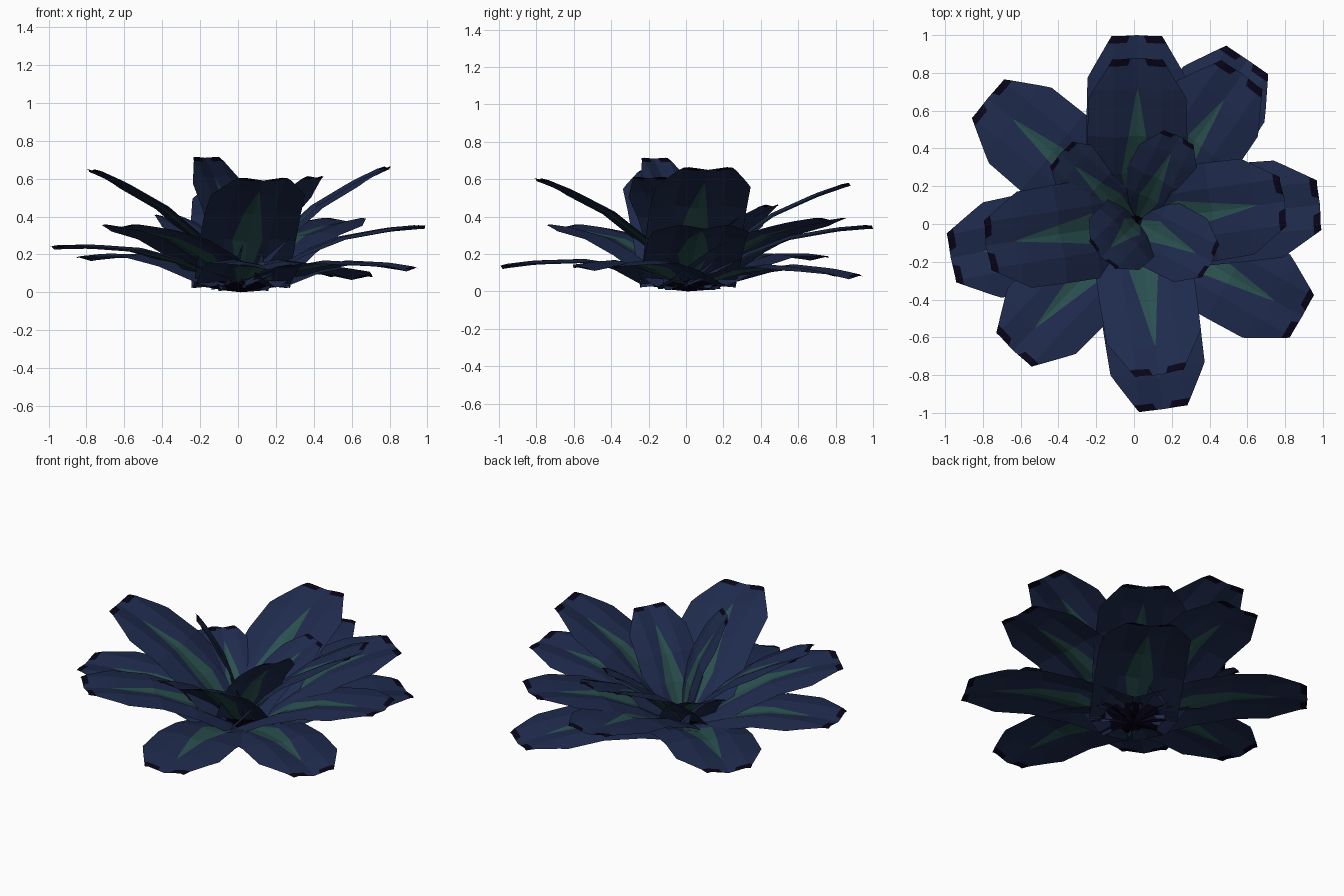
import bpy
import bmesh
from mathutils import Vector, Matrix

cube = bpy.data.objects.get("Cube")
if cube:
    bpy.data.objects.remove(cube, do_unlink=True)


def material(name, color):
    mat = bpy.data.materials.new(name)
    mat.use_nodes = True
    rgba = (*color, 1)
    mat.diffuse_color = rgba
    bsdf = next(n for n in mat.node_tree.nodes if n.type == 'BSDF_PRINCIPLED')
    bsdf.inputs["Base Color"].default_value = rgba
    return mat


NAVY, GREEN, DARK = range(3)
MATERIALS = [material("navy_leaf", (0.0135, 0.024, 0.074)),
             material("green_stripe", (0.023, 0.08, 0.079)),
             material("dark_tip", (0.002, 0.0012, 0.009))]

ORIGIN = Vector((0.015, 0.01, 0))

# Unit leaf rows: distance along, arch height, half width, ridge offset, inner line offset
ROWS = [(0.0, 0.0, 0.25, 0.19, 0.012),
        (0.09, 0.028, 0.25, 0.12, 0.03),
        (0.35, 0.072, 0.255, 0.12, 0.08),
        (0.58, 0.082, 0.255, 0.12, 0.045),
        (0.79, 0.05, 0.25, 0.12, 0.011),
        (0.84, 0.041, 0.223, 0.12, 0.0),
        (0.965, 0.01, 0.15, 0.12, 0.05),
        (1.0, 0.0, 0.128, 0.1, 0.035)]
STRIPE_END = 5


def fold(y, ridge):
    """Shallow central valley with side panels that bend back down past the ridge."""
    y = abs(y)
    return 0.18 * min(y, ridge) - 0.12 * max(0, y - ridge)


def make_leaf(name, tip):
    bm = bmesh.new()
    grid = []
    for x, z, w, q, s in ROWS:
        grid.append([bm.verts.new((x, y, z + fold(y, q))) for y in (-w, -q, -s, 0, s, q, w)])
    last_row = len(grid) - 2
    for i in range(last_row + 1):
        for j in range(6):
            face = bm.faces.new((grid[i][j], grid[i + 1][j], grid[i + 1][j + 1], grid[i][j + 1]))
            middle = j in (2, 3)
            if (i == 0 and 0 < j < 5) or (i == last_row and not middle):
                face.material_index = DARK
            elif middle and i < STRIPE_END:
                face.material_index = GREEN
            else:
                face.material_index = NAVY
    bmesh.ops.remove_doubles(bm, verts=bm.verts, dist=0.0005)

    # Aim the leaf from the crown to its tip, keeping its width level
    along = Vector(tip) - ORIGIN
    length = along.length
    ax = along.normalized()
    ay = Vector((0, 0, 1)).cross(ax).normalized()
    az = ax.cross(ay)
    turn = Matrix((ax, ay, az)).transposed().to_4x4()
    bm.transform(Matrix.Translation(ORIGIN) @ turn @ Matrix.Scale(length, 4))

    mesh = bpy.data.meshes.new(name)
    bm.to_mesh(mesh)
    bm.free()
    for mat in MATERIALS:
        mesh.materials.append(mat)
    obj = bpy.data.objects.new(name, mesh)
    bpy.context.collection.objects.link(obj)


# Leaf tips, grouped by layer
LAYERS = {
    "low_leaf": [(0.015, 1.0, 0.335), (0.985, 0.1, 0.335), (0.155, -0.98, 0.12), (-0.97, -0.18, 0.225)],
    "diagonal_leaf": [(0.6, 0.87, 0.065), (0.575, 0.795, 0.375), (-0.775, 0.665, 0.165),
                      (-0.64, -0.67, 0.34), (0.89, -0.49, 0.11)],
    "raised_leaf": [(0.02, 0.88, 0.565), (0.8, 0.12, 0.65), (0.135, -0.8, 0.59), (-0.785, -0.115, 0.635)],
    "inner_leaf": [(-0.39, 0.375, 0.4), (0.24, 0.465, 0.455), (0.415, -0.2, 0.605), (-0.175, -0.175, 0.71)],
}
for layer, tips in LAYERS.items():
    for n, tip in enumerate(tips, 1):
        make_leaf(f"{layer}_{n}", tip)
